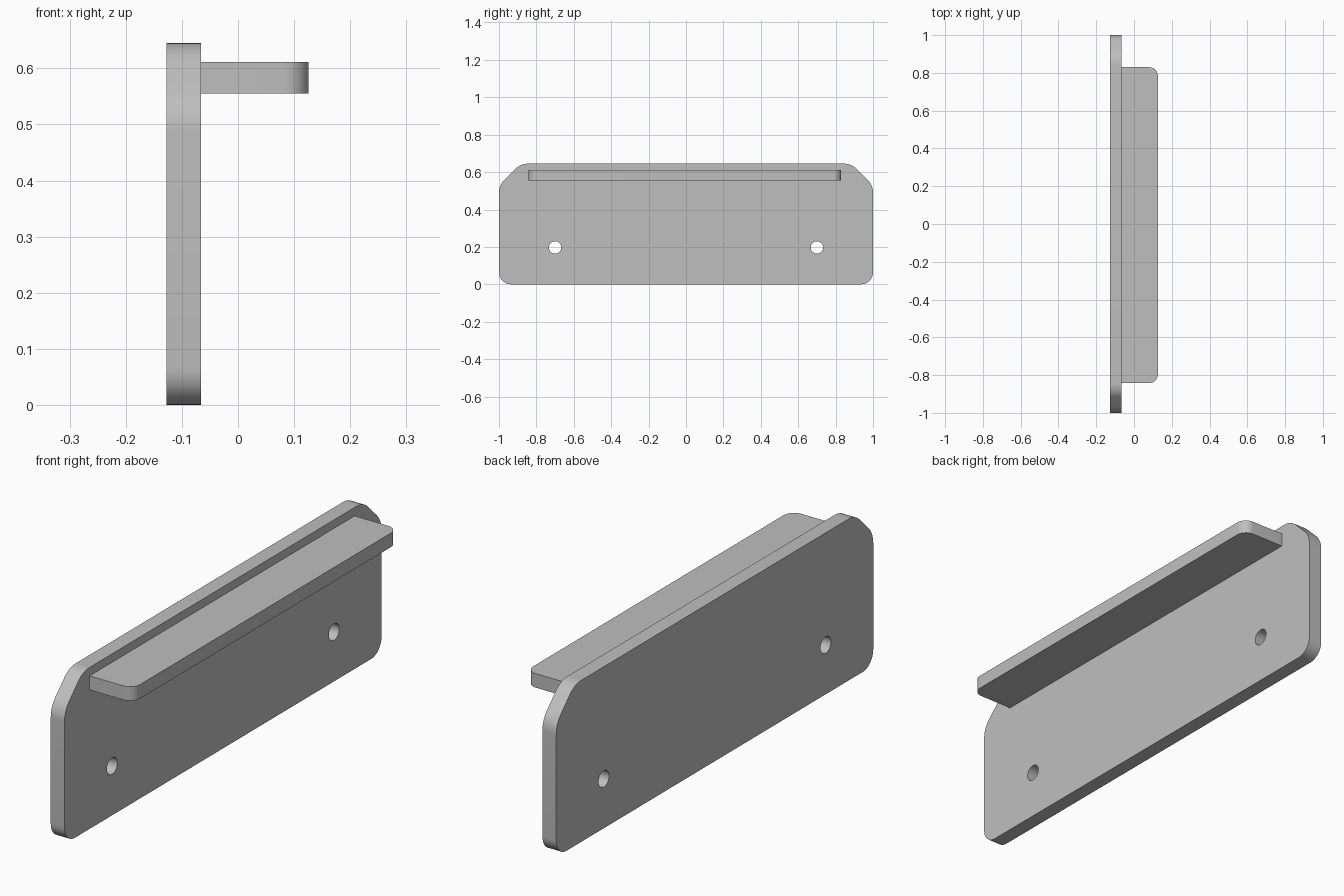
import bpy, bmesh, math
from mathutils import Vector

default = bpy.data.objects.get("Cube")
if default:
    bpy.data.objects.remove(default, do_unlink=True)

GREY = (0.52, 0.52, 0.52, 1)
grey = bpy.data.materials.new("plain grey")
grey.use_nodes = True
grey.diffuse_color = GREY
grey.node_tree.nodes["Principled BSDF"].inputs["Base Color"].default_value = GREY


def rounded(corners, steps=10):
    """Round each (u, v, radius) corner of a convex counter-clockwise outline."""
    out = []
    for i, (u, v, r) in enumerate(corners):
        p = Vector((u, v))
        if r == 0:
            out.append(p)
            continue
        a = (Vector(corners[i - 1][:2]) - p).normalized()
        b = (Vector(corners[(i + 1) % len(corners)][:2]) - p).normalized()
        half = a.angle(b) / 2
        centre = p + (a + b).normalized() * r / math.sin(half)
        start = p + a * r / math.tan(half) - centre
        turn = math.pi - 2 * half
        for k in range(steps + 1):
            t = turn * k / steps
            c, s = math.cos(t), math.sin(t)
            out.append(centre + Vector((start.x * c - start.y * s,
                                        start.x * s + start.y * c)))
    return out


def slab(name, points, direction):
    """Extrude a flat outline of 3D points along a direction."""
    bm = bmesh.new()
    face = bm.faces.new([bm.verts.new(p) for p in points])
    new = bmesh.ops.extrude_face_region(bm, geom=[face])["geom"]
    bmesh.ops.translate(bm, vec=direction,
                        verts=[g for g in new if isinstance(g, bmesh.types.BMVert)])
    bmesh.ops.recalc_face_normals(bm, faces=bm.faces)
    mesh = bpy.data.meshes.new(name)
    bm.to_mesh(mesh)
    bm.free()
    mesh.materials.append(grey)
    obj = bpy.data.objects.new(name, mesh)
    bpy.context.collection.objects.link(obj)
    return obj


def select(obj):
    bpy.ops.object.select_all(action="DESELECT")
    obj.select_set(True)
    bpy.context.view_layer.objects.active = obj


# Upright back plate with rounded lower corners and softened upper chamfers
BACK, FRONT, TOP = -0.127, -0.066, 0.645
outline = rounded([(-1, 0, 0.065), (1, 0, 0.065), (1, 0.53, 0.1),
                   (0.885, TOP, 0.1), (-0.885, TOP, 0.1), (-1, 0.53, 0.1)])
plate = slab("back_plate", [(BACK, p.x, p.y) for p in outline], (FRONT - BACK, 0, 0))

# Two screw holes through the plate
for side in (-1, 1):
    bpy.ops.mesh.primitive_cylinder_add(vertices=40, radius=0.033, depth=0.3,
                                        location=(BACK, side * 0.7, 0.197),
                                        rotation=(0, math.pi / 2, 0))
    cutter = bpy.context.object
    cutter.name = "hole_cutter"
    cutter.hide_render = True
    cutter.data.materials.append(grey)
    select(plate)
    cut = plate.modifiers.new("hole", "BOOLEAN")
    cut.operation, cut.solver, cut.object = "DIFFERENCE", "EXACT", cutter
    bpy.ops.object.modifier_apply(modifier=cut.name)
    bpy.data.objects.remove(cutter, do_unlink=True)

# Shelf ledge with rounded outer corners
LOW, HIGH, EDGE = 0.555, 0.611, 0.126
outline = rounded([(FRONT, -0.842, 0), (EDGE, -0.842, 0.045),
                   (EDGE, 0.83, 0.045), (FRONT, 0.83, 0)])
shelf = slab("shelf_ledge", [(p.x, p.y, LOW) for p in outline], (0, 0, HIGH - LOW))

for obj in (plate, shelf):
    select(obj)
    bpy.ops.object.shade_smooth_by_angle(angle=math.radians(30))
